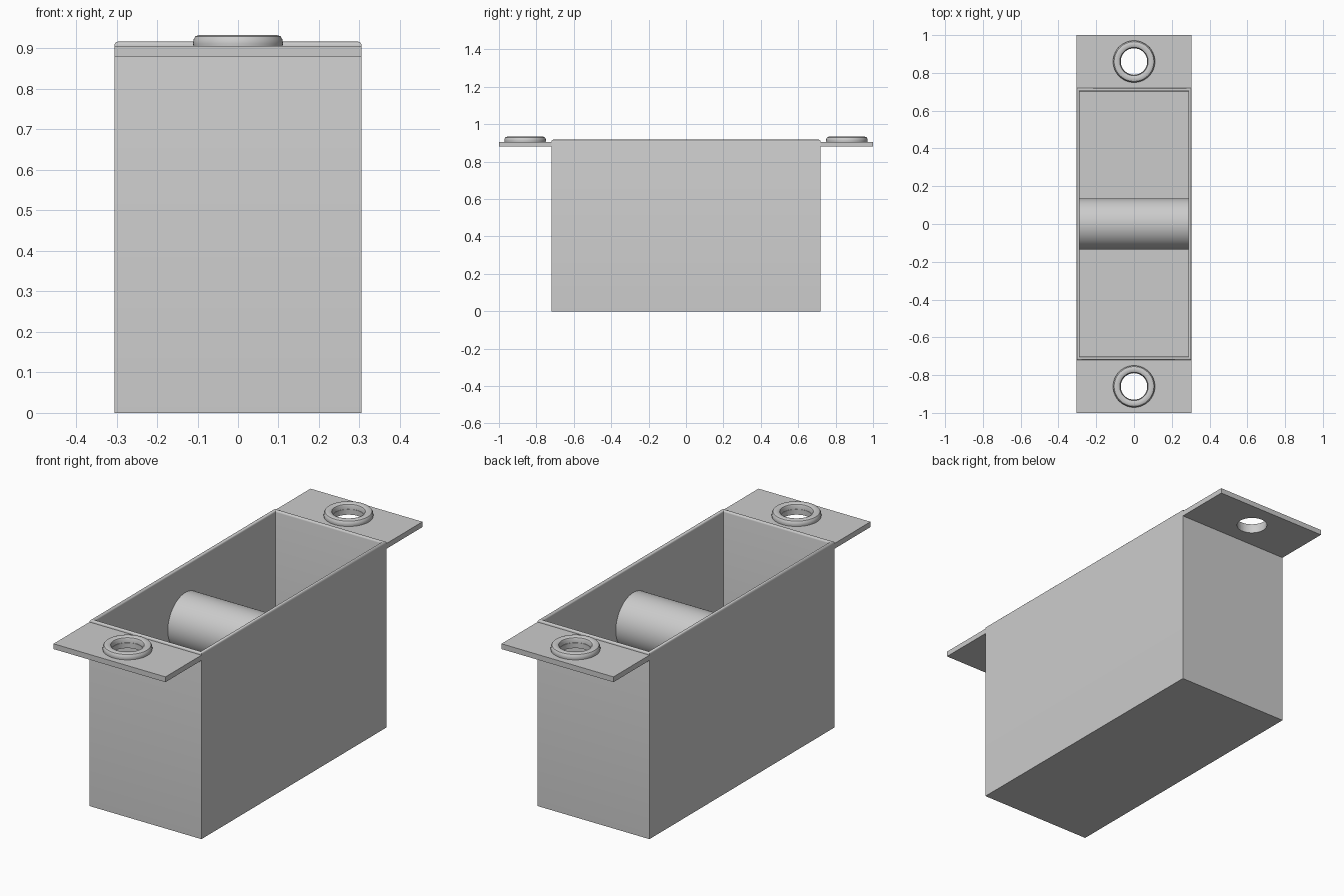
import bpy, bmesh, math
from mathutils import Matrix

if "Cube" in bpy.data.objects:
    bpy.data.objects.remove(bpy.data.objects["Cube"])

HX, HY, TOP, WALL = 0.305, 0.72, 0.917, 0.025


def finish(bm, name, smooth=True):
    bmesh.ops.recalc_face_normals(bm, faces=bm.faces)
    me = bpy.data.meshes.new(name)
    bm.to_mesh(me)
    bm.free()
    ob = bpy.data.objects.new(name, me)
    bpy.context.collection.objects.link(ob)
    if smooth:
        bpy.ops.object.select_all(action='DESELECT')
        ob.select_set(True)
        bpy.context.view_layer.objects.active = ob
        bpy.ops.object.shade_smooth_by_angle(angle=math.radians(35))
    return ob


def box(bm, sx, sy, z0, z1, y=0.0):
    m = Matrix.Translation((0, y, (z0 + z1) / 2)) @ Matrix.Diagonal((sx, sy, z1 - z0, 1))
    bmesh.ops.create_cube(bm, size=1, matrix=m)


# open housing: inset the top face, push it down, round the rim
bm = bmesh.new()
box(bm, 2 * HX, 2 * HY, 0, TOP)
top = max(bm.faces, key=lambda f: f.calc_center_median().z)
bmesh.ops.inset_region(bm, faces=[top], thickness=WALL)
floor = bmesh.ops.extrude_discrete_faces(bm, faces=[top])['faces'][0]
bmesh.ops.translate(bm, verts=floor.verts, vec=(0, 0, WALL - TOP))
bm.normal_update()
rim = [e for e in bm.edges
       if all(abs(v.co.z - TOP) < 1e-4 for v in e.verts)
       and any(abs(f.normal.z) < 0.5 for f in e.link_faces)]
bmesh.ops.bevel(bm, geom=rim, offset=0.01, segments=3, profile=0.5,
                affect='EDGES', clamp_overlap=True)
finish(bm, "housing")

# roller across the inside
bm = bmesh.new()
bmesh.ops.create_cone(bm, cap_ends=True, segments=64, radius1=0.136, radius2=0.136,
                      depth=2 * HX - 0.004,
                      matrix=Matrix.Translation((0, 0, 0.645)) @ Matrix.Rotation(math.pi / 2, 4, 'Y'))
finish(bm, "roller")

# rounded collar section (radius, height)
COLLAR = [(0.072, 0.90), (0.072, 0.922), (0.075, 0.929), (0.082, 0.933), (0.097, 0.933),
          (0.105, 0.930), (0.110, 0.922), (0.111, 0.912), (0.109, 0.90)]

for side, label in ((-1, "front"), (1, "back")):
    yc = side * 0.86
    # mounting flange with bolt hole
    bm = bmesh.new()
    box(bm, 2 * HX, 1.0 - HY + 0.01, 0.88, 0.906, side * (1.0 + HY - 0.01) / 2)
    flange = finish(bm, label + "_flange", False)
    bm = bmesh.new()
    bmesh.ops.create_cone(bm, cap_ends=True, segments=64, radius1=0.07, radius2=0.07,
                          depth=0.2, matrix=Matrix.Translation((0, yc, 0.89)))
    cutter = finish(bm, label + "_hole_cutter", False)
    cutter.hide_render = True
    cutter.hide_set(True)
    mod = flange.modifiers.new("bolt_hole", 'BOOLEAN')
    mod.operation = 'DIFFERENCE'
    mod.solver = 'EXACT'
    mod.object = cutter

    # raised collar, lathed around the hole
    bm = bmesh.new()
    vs = [bm.verts.new((r, yc, z)) for r, z in COLLAR]
    es = [bm.edges.new((a, b)) for a, b in zip(vs, vs[1:] + vs[:1])]
    bmesh.ops.spin(bm, geom=vs + es, cent=(0, yc, 0), axis=(0, 0, 1),
                   angle=2 * math.pi, steps=64)
    bmesh.ops.remove_doubles(bm, verts=bm.verts, dist=1e-5)
    finish(bm, label + "_collar")
